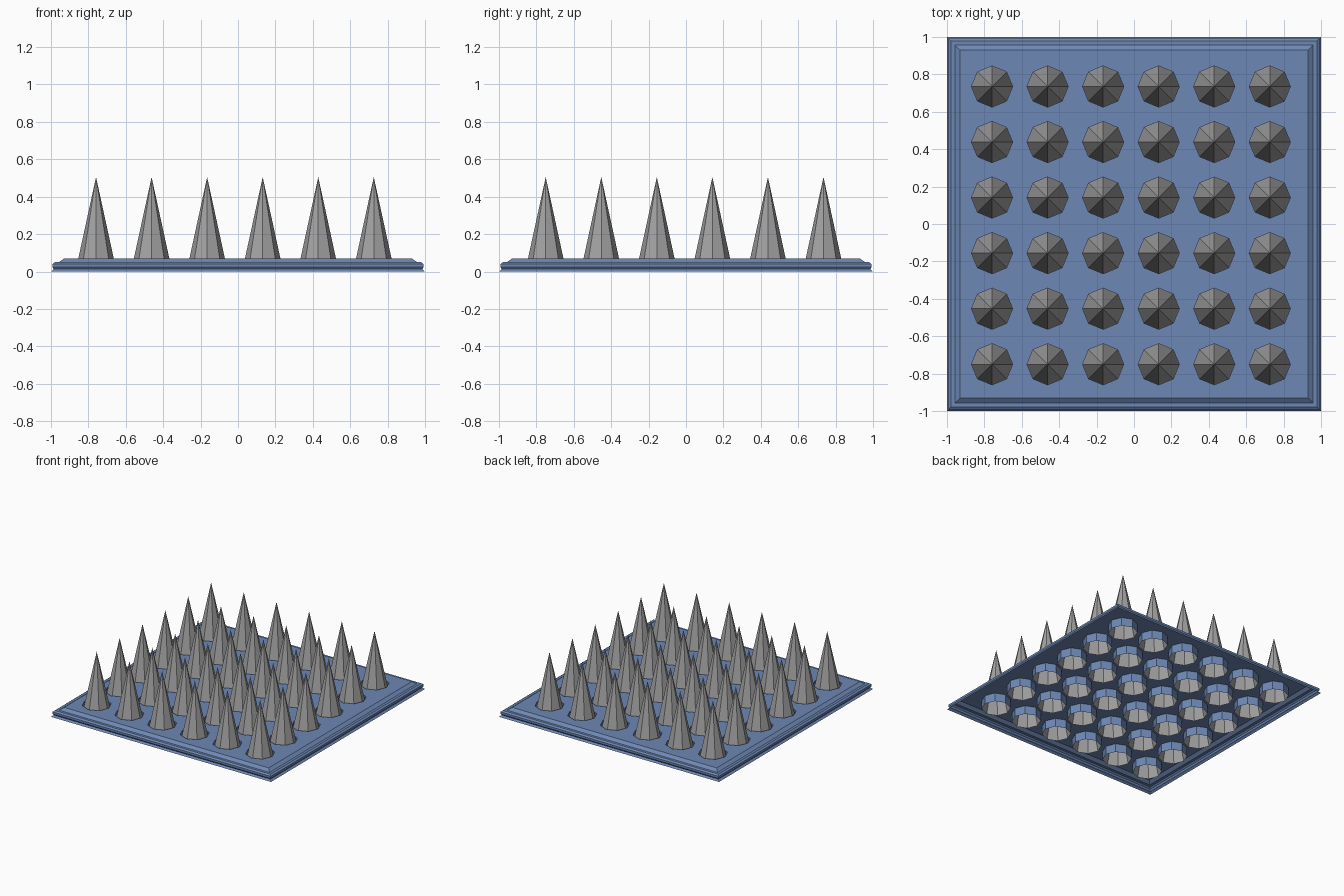
import bpy, bmesh, math

if "Cube" in bpy.data.objects:
    bpy.data.objects.remove(bpy.data.objects["Cube"])

def material(name, rgb):
    m = bpy.data.materials.new(name)
    m.diffuse_color = (*rgb, 1)
    m.use_nodes = True
    m.node_tree.nodes["Principled BSDF"].inputs["Base Color"].default_value = m.diffuse_color
    return m

blue = material("steel blue", (0.155, 0.245, 0.46))
grey = material("spike grey", (0.36, 0.36, 0.36))

def finish(bm, name, mat):
    bmesh.ops.remove_doubles(bm, verts=bm.verts, dist=0.0005)
    me = bpy.data.meshes.new(name)
    bm.to_mesh(me)
    bm.free()
    me.materials.append(mat)
    ob = bpy.data.objects.new(name, me)
    bpy.context.collection.objects.link(ob)
    return ob

N, STEP, R, TOP, TIP, INNER = 6, 0.297, 0.11, 0.07, 0.505, 0.93
xs = [-0.759 + STEP * i for i in range(N)]
ys = [-0.750 + STEP * i for i in range(N)]

def bounds(cs):
    return [-INNER] + [(a + b) / 2 for a, b in zip(cs, cs[1:])] + [INNER]

def octagon(cx, cy, z):
    return [(cx + R * math.cos(k * math.pi / 4), cy + R * math.sin(k * math.pi / 4), z)
            for k in range(8)]

def quad(bm, *pts):
    bm.faces.new([bm.verts.new(p) for p in pts])

# base plate: open shell with a stepped rim and octagonal sockets
bm = bmesh.new()
rim = [(1.0, 0.0), (0.985, 0.013), (0.992, 0.023), (0.992, 0.04),
       (0.978, 0.05), (0.957, 0.05), (INNER, TOP)]
corners = [(-1, -1), (1, -1), (1, 1), (-1, 1)]
for (r0, z0), (r1, z1) in zip(rim, rim[1:]):
    for i in range(4):
        a, b = corners[i], corners[(i + 1) % 4]
        quad(bm, (a[0] * r0, a[1] * r0, z0), (b[0] * r0, b[1] * r0, z0),
             (b[0] * r1, b[1] * r1, z1), (a[0] * r1, a[1] * r1, z1))

# top surface around each socket, plus the socket walls
bx, by = bounds(xs), bounds(ys)
for i, cx in enumerate(xs):
    for j, cy in enumerate(ys):
        x0, x1, y0, y1 = bx[i], bx[i + 1], by[j], by[j + 1]
        frame = [(x1, cy, TOP), (x1, y1, TOP), (cx, y1, TOP), (x0, y1, TOP),
                 (x0, cy, TOP), (x0, y0, TOP), (cx, y0, TOP), (x1, y0, TOP)]
        hi, lo = octagon(cx, cy, TOP), octagon(cx, cy, 0)
        for k in range(8):
            n = (k + 1) % 8
            quad(bm, hi[k], frame[k], frame[n], hi[n])
            quad(bm, lo[k], hi[k], hi[n], lo[n])
finish(bm, "base_plate", blue)

# hollow eight-sided spikes standing in the sockets
bm = bmesh.new()
for cx in xs:
    for cy in ys:
        tip = bm.verts.new((cx, cy, TIP))
        ring = [bm.verts.new(p) for p in octagon(cx, cy, 0)]
        for k in range(8):
            bm.faces.new((ring[k], ring[(k + 1) % 8], tip))
finish(bm, "spikes", grey)
